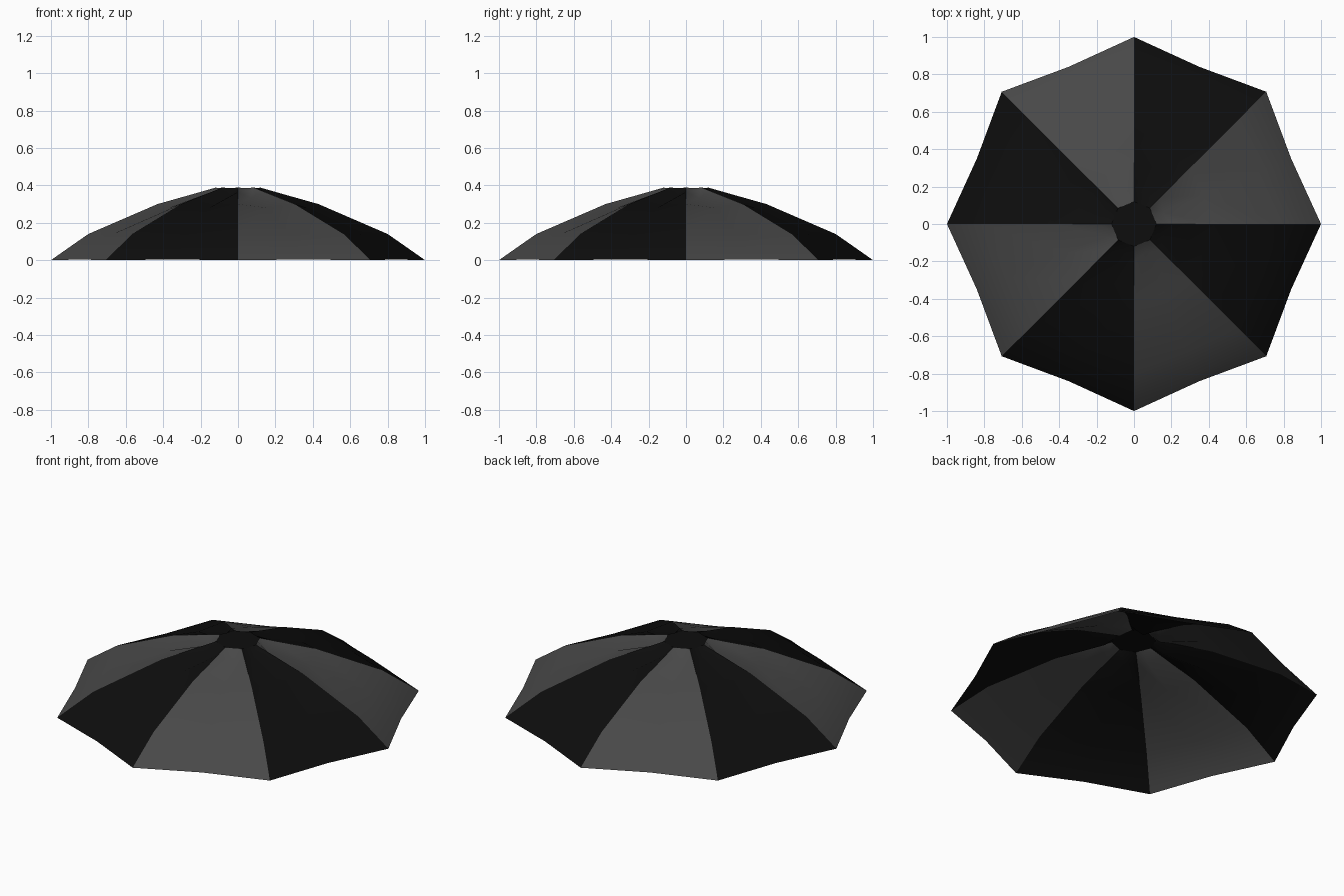
import bpy, bmesh
from math import sin, cos, radians

if "Cube" in bpy.data.objects:
    bpy.data.objects.remove(bpy.data.objects["Cube"])

def material(name, v):
    m = bpy.data.materials.new(name)
    m.diffuse_color = (v, v, v, 1)
    m.use_nodes = True
    m.node_tree.nodes["Principled BSDF"].inputs["Base Color"].default_value = m.diffuse_color
    return m

BLACK = material("black_cloth", 0.004)
GREY = material("grey_cloth", 0.065)

# (radius, height) from the hem up to the crown, along a rib and along a panel centre
RIB = [(1.0, 0), (0.935, 0.046), (0.80, 0.14), (0.43, 0.30), (0.20, 0.365), (0.12, 0.388)]
MID = [(0.91, 0.004), (0.865, 0.055), (0.735, 0.135), (0.40, 0.28), (0.165, 0.335), (0.111, 0.386)]

def point(r, z, deg):
    return (r * cos(radians(deg)), r * sin(radians(deg)), z)

def mesh_object(name, verts, faces, mat, smooth=False):
    me = bpy.data.meshes.new(name)
    me.from_pydata(verts, [], faces)
    me.materials.append(mat)
    for p in me.polygons:
        p.use_smooth = smooth
    ob = bpy.data.objects.new(name, me)
    bpy.context.collection.objects.link(ob)
    return ob

# Eight sagging cloth panels in alternating shades
for i in range(8):
    a = i * 45
    verts = []
    for (r, z), (rm, zm) in zip(RIB, MID):
        verts += [point(r, z, a), point(rm, zm, a + 22.5), point(r, z, a + 45)]
    faces = [(3*k + c, 3*k + c + 1, 3*k + c + 4, 3*k + c + 3)
             for k in range(len(RIB) - 1) for c in range(2)]
    mesh_object(f"canopy_panel_{i + 1}", verts, faces, BLACK if i % 2 else GREY, True)

# Flat crown cap closing the top
ring = [point(*(RIB[-1] if j % 2 == 0 else MID[-1]), j * 22.5) for j in range(16)]
mesh_object("crown_cap", ring, [tuple(range(16))], BLACK)
